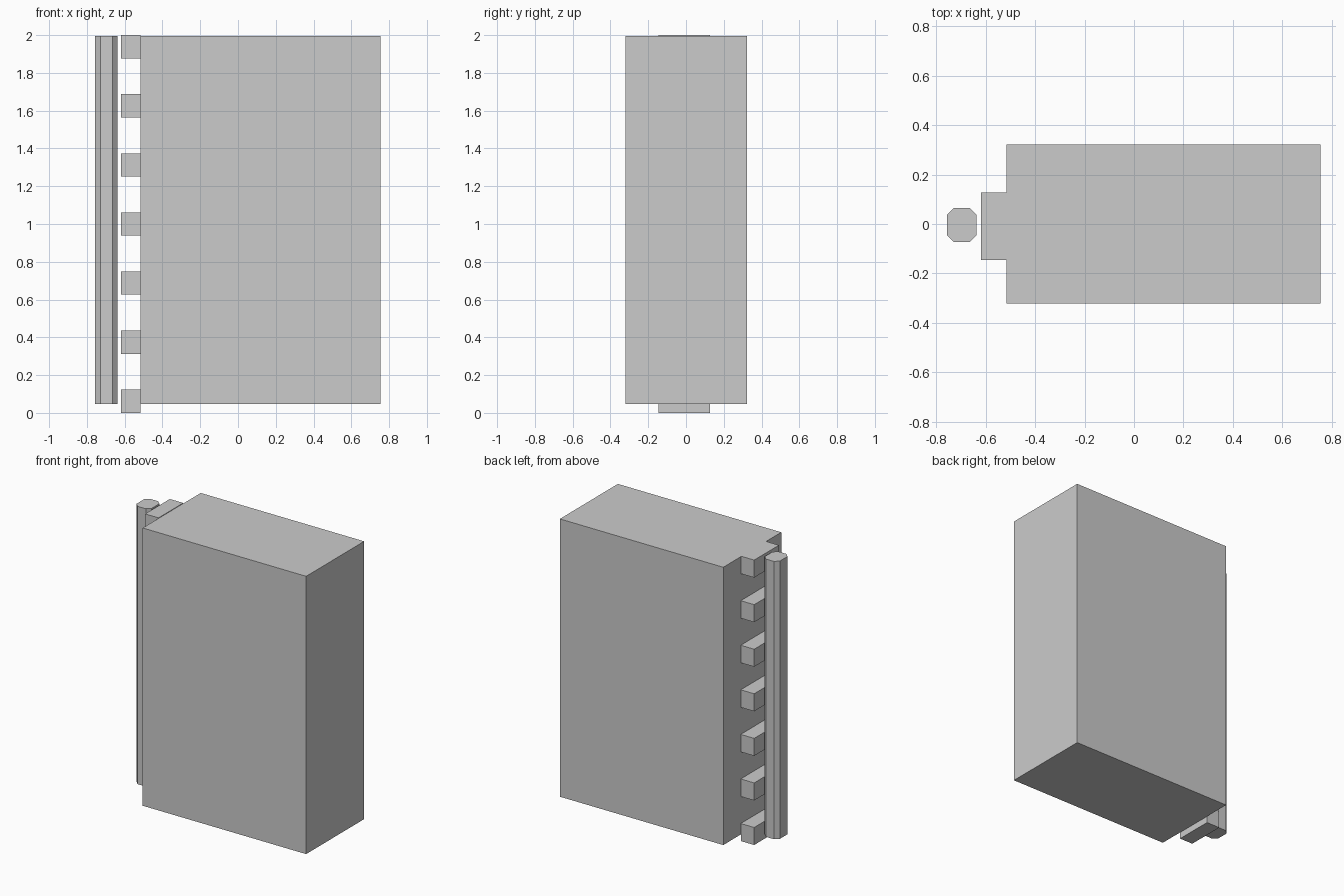
import bpy

if "Cube" in bpy.data.objects:
    bpy.data.objects.remove(bpy.data.objects["Cube"])

def prism(name, outline, z0, z1):
    """Extrude a closed counter-clockwise xy outline from z0 to z1."""
    n = len(outline)
    verts = [(x, y, z) for z in (z0, z1) for x, y in outline]
    faces = [tuple(reversed(range(n))), tuple(range(n, 2 * n))]
    faces += [(i, (i + 1) % n, n + (i + 1) % n, n + i) for i in range(n)]
    mesh = bpy.data.meshes.new(name)
    mesh.from_pydata(verts, [], faces)
    obj = bpy.data.objects.new(name, mesh)
    bpy.context.collection.objects.link(obj)
    return obj

def rect(x0, x1, y0, y1):
    return [(x0, y0), (x1, y0), (x1, y1), (x0, y1)]

def chamfered_rect(x0, x1, y0, y1, c):
    return [(x0 + c, y0), (x1 - c, y0), (x1, y0 + c), (x1, y1 - c),
            (x1 - c, y1), (x0 + c, y1), (x0, y1 - c), (x0, y0 + c)]

Z_BOTTOM, Z_TOP = 0.046, 1.996

# Main block
prism("main_block", rect(-0.515, 0.754, -0.321, 0.322), Z_BOTTOM, Z_TOP)

# Row of seven small blocks up the left side
BLOCK_H, COUNT = 0.123, 7
pitch = (2.0 - BLOCK_H) / (COUNT - 1)
for i in range(COUNT):
    z = i * pitch
    prism(f"side_block_{i + 1}", rect(-0.619, -0.515, -0.146, 0.128), z, z + BLOCK_H)

# Eight-sided upright post
prism("side_post", chamfered_rect(-0.756, -0.638, -0.073, 0.065, 0.027), Z_BOTTOM, Z_TOP)
